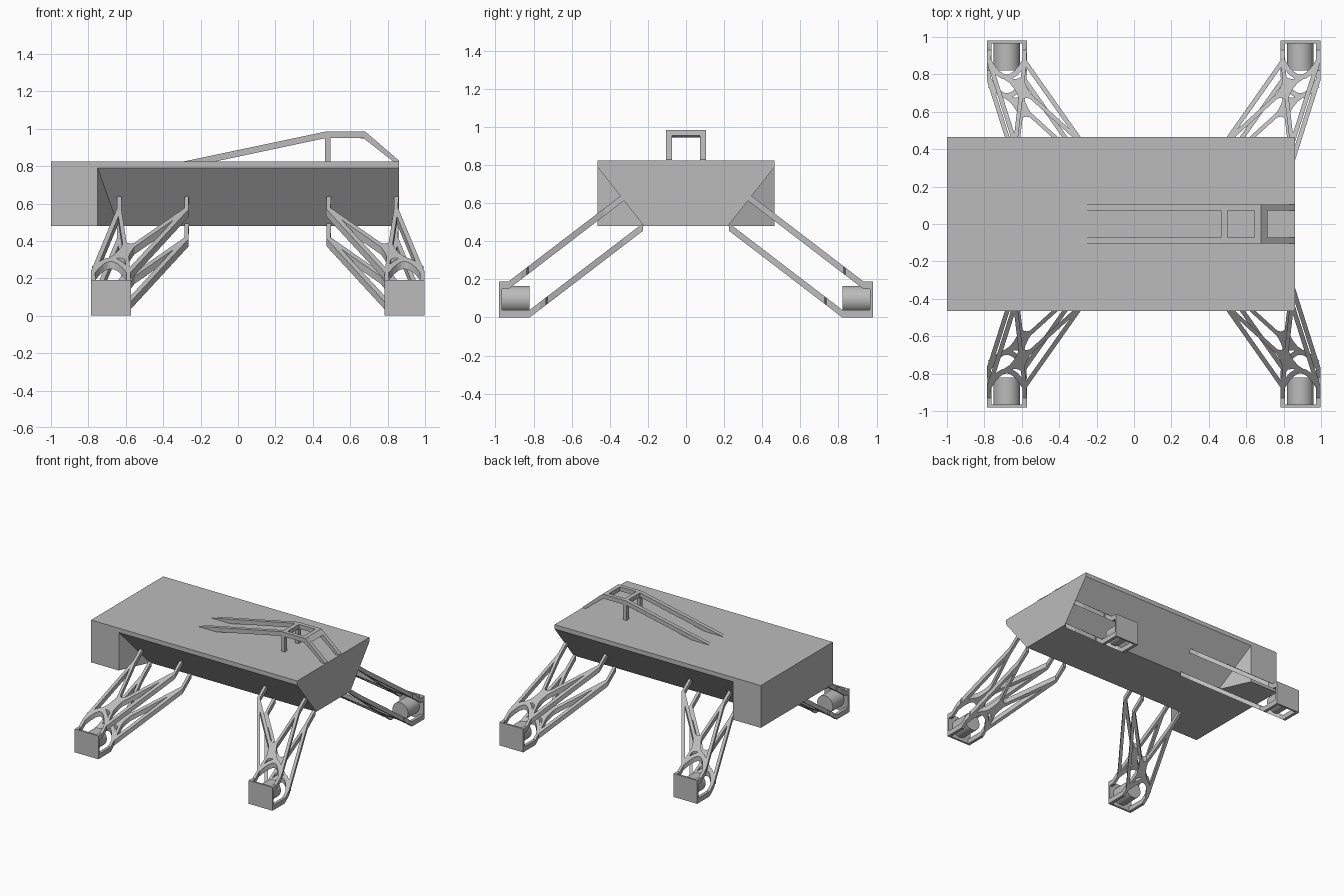
import bpy, bmesh
from mathutils import Vector

if "Cube" in bpy.data.objects:
    bpy.data.objects.remove(bpy.data.objects["Cube"])

grey = bpy.data.materials.new("plain grey")
grey.use_nodes = True
COLOUR = (0.5, 0.5, 0.5, 1)
grey.diffuse_color = COLOUR
grey.node_tree.nodes["Principled BSDF"].inputs["Base Color"].default_value = COLOUR

MID_X = 0.105  # mirror plane between the two pairs of legs


def finish(name, bm, mirror=None):
    """Turn a bmesh into an object, optionally mirrored on (x, y)."""
    bmesh.ops.recalc_face_normals(bm, faces=bm.faces)
    mesh = bpy.data.meshes.new(name)
    bm.to_mesh(mesh)
    bm.free()
    mesh.materials.append(grey)
    obj = bpy.data.objects.new(name, mesh)
    bpy.context.collection.objects.link(obj)
    if mirror:
        mod = obj.modifiers.new("mirror", "MIRROR")
        mod.use_axis = (mirror[0], mirror[1], False)
        mod.use_mirror_merge = False
        if mirror[0]:
            obj.location.x = MID_X
    return obj


def prism(bm, lower, upper):
    """Solid between two matching outlines."""
    a = [bm.verts.new(p) for p in lower]
    b = [bm.verts.new(p) for p in upper]
    bm.faces.new(a)
    bm.faces.new(b)
    for i in range(len(a)):
        j = (i + 1) % len(a)
        bm.faces.new((a[i], a[j], b[j], b[i]))


def box(bm, x, y, z):
    prism(bm, *[[(x[0], y[0], h), (x[1], y[0], h), (x[1], y[1], h), (x[0], y[1], h)] for h in z])


# Hull with undercut sides
half = [(0.465, 0.825), (0.465, 0.79), (0.22, 0.48)]
section = half + [(-y, z) for y, z in reversed(half)]
bm = bmesh.new()
prism(bm, *[[(x, y, z) for y, z in section] for x in (-0.75, 0.86)])
finish("hull", bm)

# Full-width end block, its inner corners cut back to the hull
side = [(-1, 0.465), (-0.75, 0.465), (-0.64, 0.22)]
plan = side + [(x, -y) for x, y in reversed(side)]
bm = bmesh.new()
prism(bm, *[[(x, y, z) for x, y in plan] for z in (0.48, 0.825)])
finish("end_block", bm)

# Roof frame: side rails, posts and cross bars
rail = [(-0.29, 0.825), (0.47, 0.985), (0.68, 0.985), (0.86, 0.83), (0.86, 0.815),
        (0.83, 0.825), (0.67, 0.95), (0.47, 0.95), (-0.12, 0.825)]
bm = bmesh.new()
prism(bm, *[[(x, y, z) for x, z in rail] for y in (0.073, 0.105)])
box(bm, (0.465, 0.495), (0.073, 0.105), (0.82, 0.96))
finish("roof_rails", bm, (False, True))

bm = bmesh.new()
box(bm, (0.465, 0.5), (-0.08, 0.08), (0.95, 0.985))
bar = [(0.645, 0.95), (0.645, 0.985), (0.68, 0.985), (0.715, 0.955), (0.69, 0.945)]
prism(bm, *[[(x, y, z) for x, z in bar] for y in (-0.08, 0.08)])
finish("roof_cross_bars", bm)

# Legs: two sloping lattice layers
FOOT_OUT, FOOT_IN, TOP_OUT, TOP_IN = -0.88, -0.69, -0.74, -0.38
THICK = 0.04


def curve(a, c, b, n=8):
    """Quadratic arc from a to b pulled towards c."""
    a, b, c = Vector(a), Vector(b), Vector(c)
    ts = [i / n for i in range(n + 1)]
    return [a * (1 - t) ** 2 + c * 2 * t * (1 - t) + b * t * t for t in ts]


def lattice(name, shift, base, bend):
    """One layer drawn in plan, then lifted onto its slope."""
    bm = bmesh.new()

    def lift(p, dz):
        z = base + max(0, bend - p[1]) * 0.765
        return (p[0], p[1], z + dz)

    def plate(outline):
        prism(bm, [lift(p, -THICK / 2) for p in outline], [lift(p, THICK / 2) for p in outline])

    def strip(points, width):
        pts = [Vector(p) for p in points]
        left, right = [], []
        for i, p in enumerate(pts):
            d = (pts[min(i + 1, len(pts) - 1)] - pts[max(i - 1, 0)]).normalized()
            n = Vector((-d.y, d.x)) * width / 2
            left.append(p + n)
            right.append(p - n)
        for i in range(len(pts) - 1):
            plate([left[i], left[i + 1], right[i + 1], right[i]])

    near, far, root = 0.87 - shift, 0.43 - shift, 0.325 - shift
    # edge bars
    for x0, x1 in ((FOOT_OUT, TOP_OUT), (FOOT_IN, TOP_IN)):
        strip([(x0, 0.98), (x0, bend), (x0, near), (x1, far), (x1, root)], 0.024)
    # crossing diagonals
    ends = [Vector(p) for p in ((TOP_OUT, far), (TOP_IN, far), (FOOT_IN, near), (FOOT_OUT, near - 0.03))]
    hub = Vector((-0.705, near - 0.145))
    for p in ends:
        strip([p, hub], 0.022)
    # rounded web around the crossing
    arms = [hub.lerp(p, f) for p, f in zip(ends, (0.3, 0.3, 0.6, 0.75))]
    star = []
    for i, p in enumerate(arms):
        q = arms[(i + 1) % 4]
        middle = hub.lerp((p + q) / 2, 0.15)
        star += curve(p, middle, q, 6)[:-1]
    plate(star)
    # arch above the foot
    strip(curve((FOOT_OUT, near), (-0.785, near - 0.17), (FOOT_IN, near)), 0.028)
    return finish(name, bm, (True, True))


lattice("leg_upper_lattices", 0, 0.17, 0.93)
lattice("leg_lower_lattices", 0.1, 0.02, 0.82)

# Foot end plates
bm = bmesh.new()
box(bm, (-0.892, -0.677), (0.965, 0.98), (0, 0.19))
finish("foot_plates", bm, (True, True))

# Foot drums, lying front to back
bm = bmesh.new()
bmesh.ops.create_cone(bm, cap_ends=True, segments=32, radius1=0.071, radius2=0.071, depth=0.15)
for v in bm.verts:
    x, y, z = v.co
    v.co = (x - 0.785, z + 0.895, y + 0.095)
drums = finish("foot_drums", bm, (True, True))
bpy.context.view_layer.objects.active = drums
drums.select_set(True)
bpy.ops.object.shade_smooth_by_angle()
